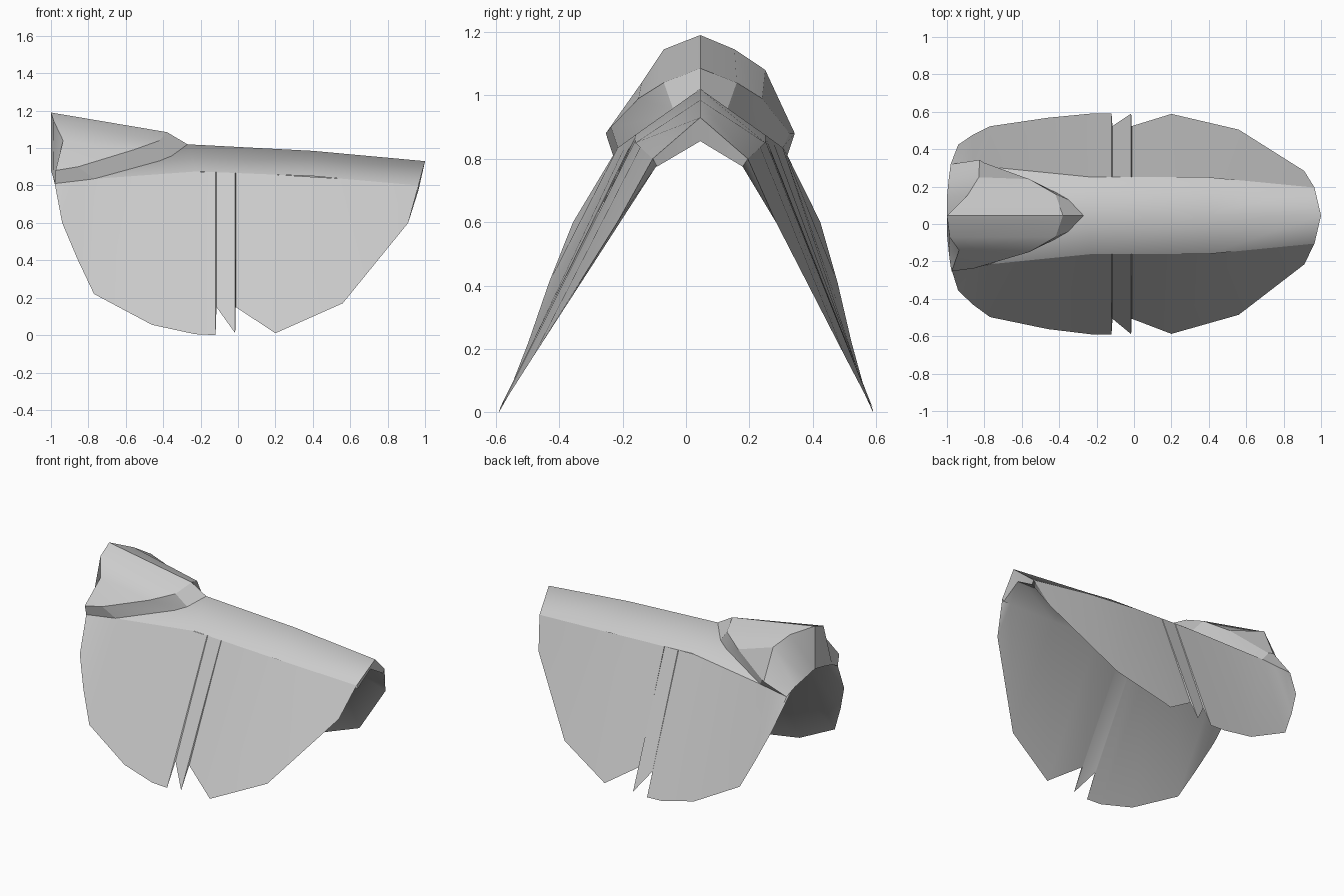
import bpy, bmesh, math

if "Cube" in bpy.data.objects:
    bpy.data.objects.remove(bpy.data.objects["Cube"])

# Points are (x, distance from ridge, z); lean shifts the upper part sideways
def place(p, side):
    return (p[0], side * p[1] + 0.045 * min(1, p[2] / 0.8), p[2])

def at_x(line, x):
    x = max(line[0][0], min(line[-1][0], x))
    for a, b in zip(line, line[1:]):
        if x <= b[0]:
            t = (x - a[0]) / (b[0] - a[0])
            return tuple(p + (q - p) * t for p, q in zip(a, b))

def loft(bm, rows, side):
    grid = [[bm.verts.new(place(p, side)) for p in r] for r in rows]
    for r, s in zip(grid, grid[1:]):
        for i in range(len(r) - 1):
            q = [r[i], r[i + 1], s[i + 1], s[i]]
            bm.faces.new(q if side > 0 else q[::-1])

def make(name, sides, angle, flip=False):
    """sides: {-1: list of row sets, 1: list of row sets}"""
    bm = bmesh.new()
    for side, sets in sides.items():
        for rows in sets:
            loft(bm, rows, side)
    bmesh.ops.remove_doubles(bm, verts=bm.verts, dist=0.0005)
    bmesh.ops.dissolve_degenerate(bm, edges=bm.edges, dist=0.0005)
    if flip:
        bmesh.ops.reverse_faces(bm, faces=bm.faces)
    me = bpy.data.meshes.new(name)
    bm.to_mesh(me)
    bm.free()
    ob = bpy.data.objects.new(name, me)
    bpy.context.collection.objects.link(ob)
    bpy.ops.object.select_all(action='DESELECT')
    ob.select_set(True)
    bpy.context.view_layer.objects.active = ob
    bpy.ops.object.shade_smooth_by_angle(angle=math.radians(angle))
    return ob

# Guide lines
corner = (-0.98, 0.275, 0.81)
ridge = [(-0.77, 0, 0.99), (-0.27, 0, 1.02), (0.4, 0, 0.985), (1, 0, 0.93)]
crease = [corner, (-0.77, 0.26, 0.835), (-0.22, 0.205, 0.875),
          (0.4, 0.205, 0.85), (0.965, 0.15, 0.8)]
hem = [corner, (-0.94, 0.39, 0.6), (-0.86, 0.455, 0.41), (-0.77, 0.51, 0.22),
       (-0.46, 0.565, 0.055), (-0.23, 0.59, 0.005), (-0.12, 0.59, 0.0),
       (-0.115, 0.515, 0.15), (-0.015, 0.59, 0.01), (-0.012, 0.515, 0.15),
       (0.2, 0.588, 0.01), (0.56, 0.495, 0.17), (0.91, 0.25, 0.6), (0.965, 0.15, 0.8)]
inner_ridge = [(-1, 0, 0.9), (0.98, 0, 0.855)]
inner_crease = [(-0.99, 0.2, 0.85), (0.965, 0.135, 0.775)]
both = (-1, 1)

# Rounded top strip along the ridge
make("ridge_strip", {s: [[ridge, crease[1:]]] for s in both}, 180, True)

# Hanging side panels with notched hem
make("side_panels", {s: [[[at_x(crease, p[0]) for p in hem], hem]] for s in both}, 30, True)

# Lining underneath, meeting the panels at the hem
make("lining", {s: [[[at_x(inner_ridge, p[0]) for p in hem],
                     [at_x(inner_crease, p[0]) for p in hem], hem]] for s in both}, 50)

# Narrow end face between top strip and lining
make("end_face", {s: [[[ridge[-1], crease[-1]],
                       [at_x(inner_ridge, 0.965), inner_crease[-1]]]] for s in both}, 30)

# Flared raised end: uneven rim, crest, collar foot, wing underside and end wall
rims = {-1: [(-1, 0, 1.19), (-0.985, 0.115, 1.145), (-0.935, 0.185, 1.04), (-0.975, 0.298, 0.88)],
        1: [(-1, 0, 1.19), (-0.89, 0.108, 1.145), (-0.83, 0.205, 1.08), (-0.825, 0.298, 0.88)]}
crest = [(-0.38, 0, 1.085), (-0.42, 0.115, 1.04), (-0.56, 0.195, 0.99)]
foot = [(-0.27, 0, 1.02), (-0.35, 0.085, 0.955), (-0.42, 0.125, 0.93), (-0.77, 0.26, 0.835)]
arch = [(-1, 0, 0.9), (-1, 0.1, 0.88), (-0.99, 0.2, 0.85), corner]
parts = {}
for s, rim in rims.items():
    wing = (-0.855 if s < 0 else -0.8, 0.282, 0.9 if s < 0 else 0.88)
    top = crest + [wing]
    parts[s] = [[arch, rim, top, foot], [[rim[3], wing], [corner, foot[3]]]]
make("raised_end", parts, 28)
